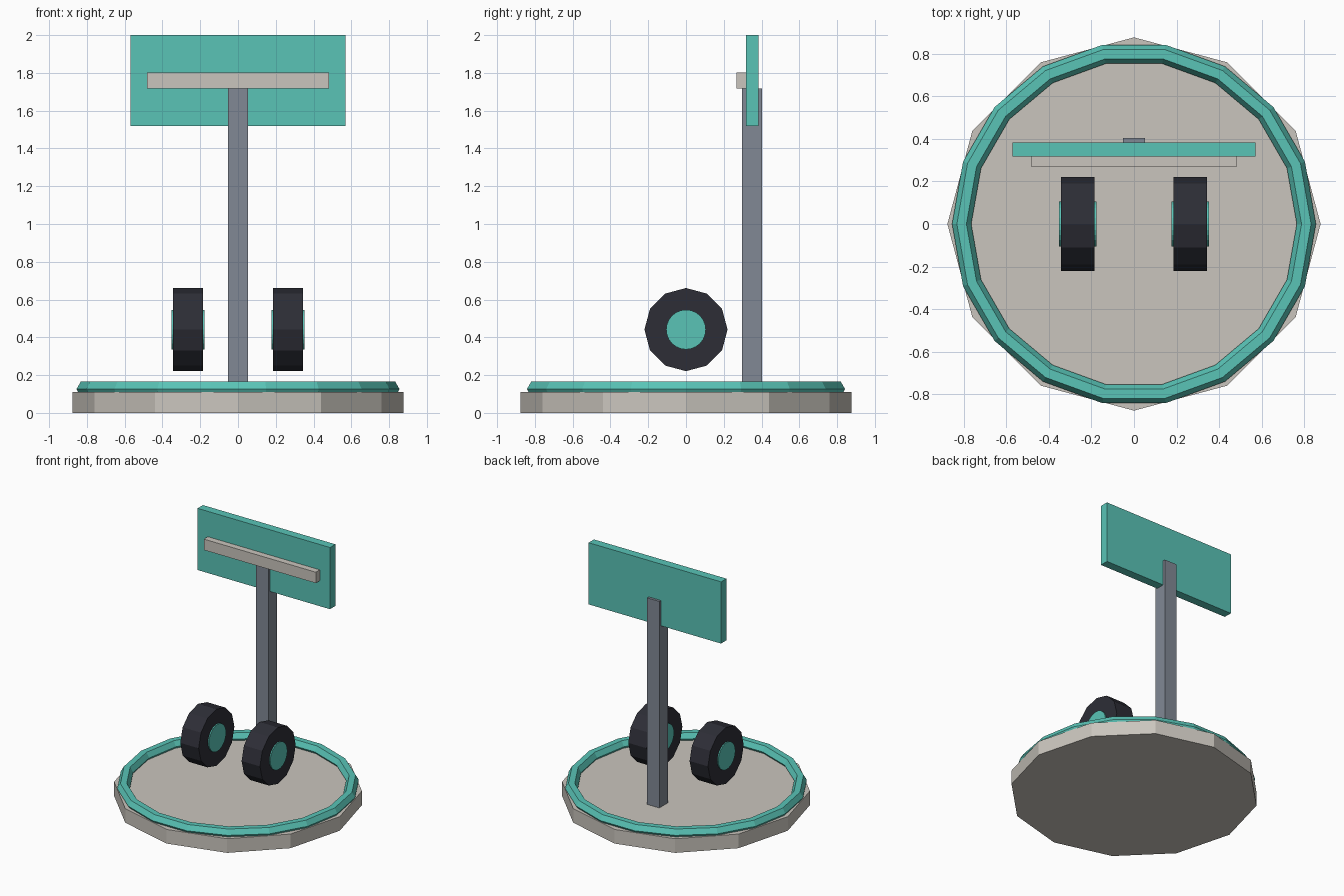
import bpy
import math

if "Cube" in bpy.data.objects:
    bpy.data.objects.remove(bpy.data.objects["Cube"], do_unlink=True)


def material(name, rgb):
    mat = bpy.data.materials.new(name)
    mat.use_nodes = True
    mat.diffuse_color = (*rgb, 1)
    mat.node_tree.nodes["Principled BSDF"].inputs["Base Color"].default_value = (*rgb, 1)
    return mat


teal = material("teal", (0.10, 0.55, 0.47))
stone = material("warm grey", (0.59, 0.56, 0.51))
steel = material("steel grey", (0.22, 0.25, 0.30))
rubber = material("dark rubber", (0.026, 0.027, 0.037))


def finish(name, mat):
    obj = bpy.context.object
    obj.name = name
    obj.data.materials.append(mat)
    return obj


def box(name, mat, low, high):
    centre = [(a + b) / 2 for a, b in zip(low, high)]
    bpy.ops.mesh.primitive_cube_add(size=1, location=centre)
    obj = finish(name, mat)
    obj.scale = [b - a for a, b in zip(low, high)]
    return obj


def disc(name, mat, sides, radius, depth, location, along_x=False):
    bpy.ops.mesh.primitive_cylinder_add(
        vertices=sides, radius=radius, depth=depth, location=location,
        rotation=(0, math.pi / 2 if along_x else 0, 0))
    return finish(name, mat)


# Round base with raised rim
disc("base", stone, 12, 0.877, 0.11, (0, 0, 0.055))
bpy.ops.mesh.primitive_torus_add(
    major_segments=18, minor_segments=6, major_radius=0.81,
    minor_radius=0.045, location=(0, 0, 0.126))
finish("rim", teal)

# Post carrying the sign board and its front bar
box("post", steel, (-0.0525, 0.297, 0.10), (0.0525, 0.403, 1.717))
box("sign_board", teal, (-0.57, 0.317, 1.52), (0.57, 0.383, 2.0))
box("sign_bar", stone, (-0.482, 0.268, 1.718), (0.482, 0.33, 1.803))

# Pair of wheels, each with a hub showing on both sides
for side, x in (("left", 0.264), ("right", -0.264)):
    disc(side + "_tyre", rubber, 12, 0.22, 0.158, (x, 0, 0.441), True)
    disc(side + "_hub", teal, 24, 0.105, 0.175, (x, 0, 0.441), True)
